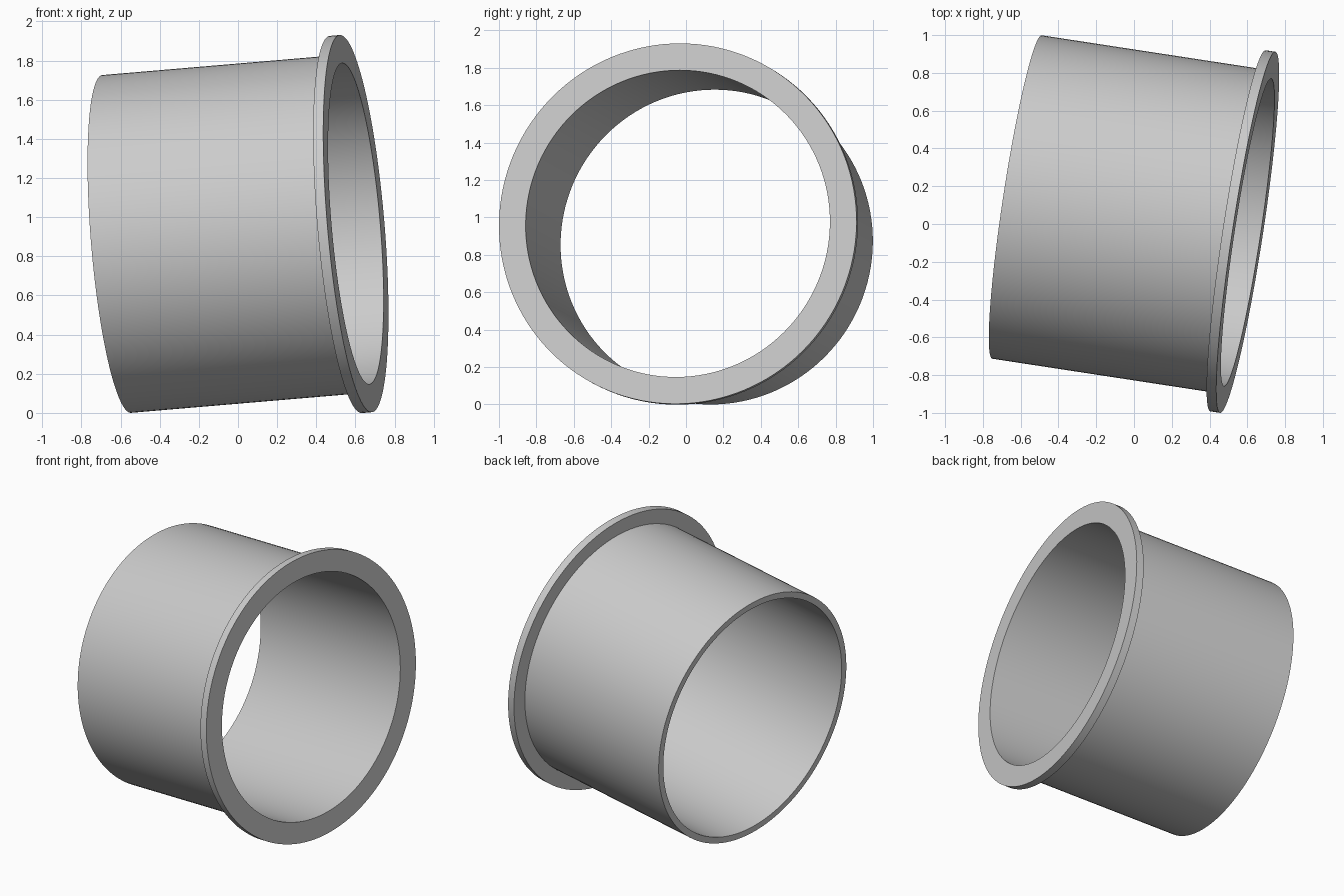
import bpy, bmesh, math
from mathutils import Vector, Matrix

if "Cube" in bpy.data.objects:
    bpy.data.objects.remove(bpy.data.objects["Cube"])

SEGMENTS = 128
BORE, TUBE, FLANGE = 0.823, 0.866, 0.967   # radii
LENGTH, RIM = 1.24, 0.052                  # overall length, flange thickness
FACE_CENTRE = Vector((0.602, -0.044, 0.967))
AXIS = Vector((1, -0.153, 0.085)).normalized()

grey = bpy.data.materials.new("plain grey")
grey.use_nodes = True
colour = (0.6, 0.6, 0.6, 1)
grey.diffuse_color = colour
grey.node_tree.nodes["Principled BSDF"].inputs["Base Color"].default_value = colour

# Closed wall section (radius, distance along axis), flange face at zero
section = [(BORE, 0), (FLANGE, 0), (FLANGE, -RIM), (TUBE, -RIM),
           (TUBE, -LENGTH), (BORE, -LENGTH)]

# Revolve the section into a flanged sleeve
bm = bmesh.new()
verts = [bm.verts.new((r, 0, z)) for r, z in section]
edges = [bm.edges.new((v, verts[(i + 1) % len(verts)])) for i, v in enumerate(verts)]
bmesh.ops.spin(bm, geom=verts + edges, cent=(0, 0, 0), axis=(0, 0, 1),
               angle=math.tau, steps=SEGMENTS, use_merge=True)
bmesh.ops.remove_doubles(bm, verts=bm.verts, dist=0.0001)
bmesh.ops.recalc_face_normals(bm, faces=bm.faces)
mesh = bpy.data.meshes.new("flanged_sleeve")
bm.to_mesh(mesh)
bm.free()
mesh.materials.append(grey)

# Tilt the sleeve onto its axis
sleeve = bpy.data.objects.new("flanged_sleeve", mesh)
bpy.context.collection.objects.link(sleeve)
sleeve.matrix_world = (Matrix.Translation(FACE_CENTRE)
                       @ AXIS.to_track_quat("Z", "Y").to_matrix().to_4x4())

bpy.ops.object.select_all(action="DESELECT")
sleeve.select_set(True)
bpy.context.view_layer.objects.active = sleeve
bpy.ops.object.shade_smooth_by_angle(angle=math.radians(30))
